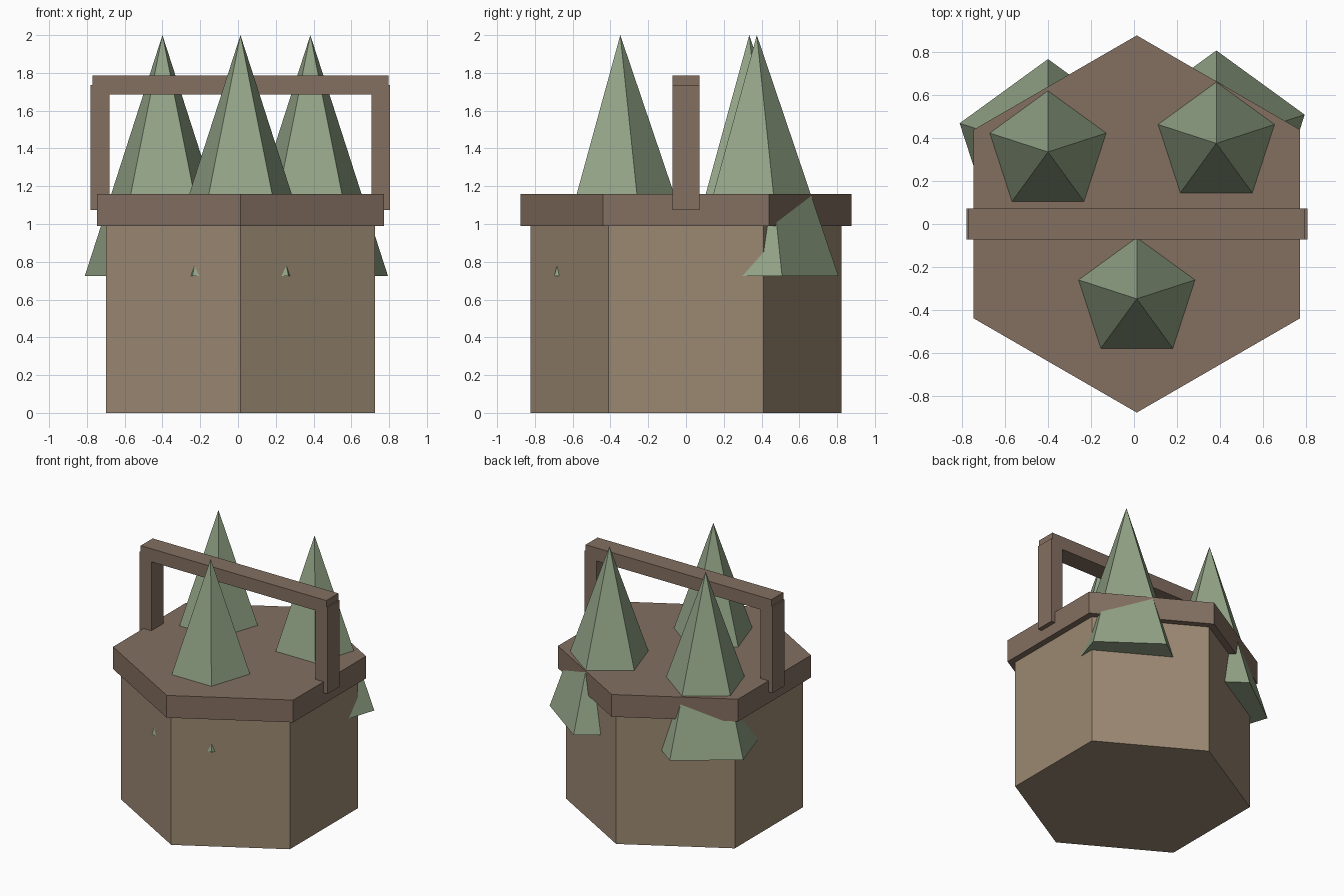
import bpy

if "Cube" in bpy.data.objects:
    bpy.data.objects.remove(bpy.data.objects["Cube"])

CX = 0.013  # shared axis of the basket


def material(name, rgb):
    m = bpy.data.materials.new(name)
    m.diffuse_color = (*rgb, 1)
    m.use_nodes = True
    m.node_tree.nodes["Principled BSDF"].inputs["Base Color"].default_value = m.diffuse_color
    return m


WICKER = material("wicker", (0.33, 0.25, 0.17))
WOOD = material("wood", (0.23, 0.16, 0.12))
LEAF = material("leaf", (0.29, 0.37, 0.24))


def finish(name, mat):
    ob = bpy.context.object
    ob.name = ob.data.name = name
    ob.data.materials.append(mat)
    return ob


def prism(name, mat, sides, x, y, z0, z1, r0, r1):
    bpy.ops.mesh.primitive_cone_add(vertices=sides, radius1=r0, radius2=r1,
                                    depth=z1 - z0, location=(x, y, (z0 + z1) / 2))
    return finish(name, mat)


def box(name, mat, x0, x1, y0, y1, z0, z1):
    bpy.ops.mesh.primitive_cube_add(size=1, location=((x0 + x1) / 2, (y0 + y1) / 2, (z0 + z1) / 2))
    bpy.context.object.scale = (x1 - x0, y1 - y0, z1 - z0)
    bpy.ops.object.transform_apply(location=False, rotation=False, scale=True)
    return finish(name, mat)


# Six-sided basket and its overhanging rim
prism("basket_body", WICKER, 6, CX, 0, 0, 1.05, 0.823, 0.823)
prism("basket_rim", WOOD, 6, CX, 0, 0.99, 1.16, 0.877, 0.877)

# Handle: two posts and a crossbar
for side, s in (("left", -1), ("right", 1)):
    a, b = sorted((CX + s * 0.693, CX + s * 0.793))
    box(f"handle_post_{side}", WOOD, a, b, -0.072, 0.072, 1.075, 1.735)
box("handle_bar", WOOD, CX - 0.783, CX + 0.783, -0.072, 0.072, 1.685, 1.785)

# Five-sided leafy cones, bases sunk through the basket walls
for i, (x, y) in enumerate([(CX, -0.348), (-0.40, 0.335), (0.383, 0.375)]):
    prism(f"leafy_cone_{i + 1}", LEAF, 5, x, y, 0.725, 2.0, 0.432, 0)
